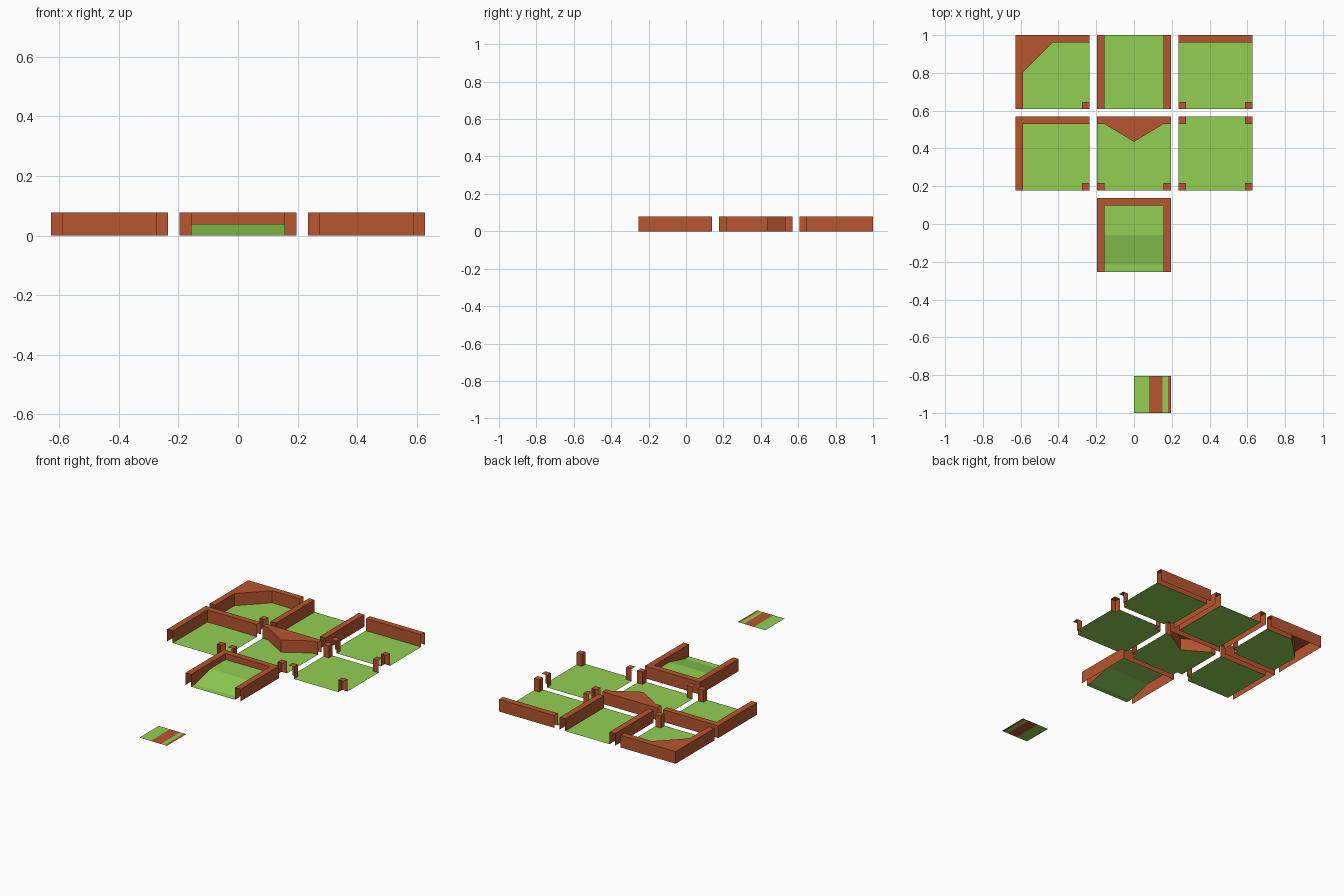
import bpy, bmesh

if "Cube" in bpy.data.objects:
    bpy.data.objects.remove(bpy.data.objects["Cube"])

H = 0.196            # half a tile
I = 0.157            # inner edge of a wall
TOP = 0.078          # wall height
STEP = 0.431         # tile spacing
RISE = 0.039         # ramp height


def material(name, rgb):
    m = bpy.data.materials.new(name)
    m.diffuse_color = (*rgb, 1)
    m.use_nodes = True
    m.node_tree.nodes["Principled BSDF"].inputs["Base Color"].default_value = m.diffuse_color
    return m


GREEN = material("turf green", (0.285, 0.630, 0.088))
BROWN = material("brick brown", (0.480, 0.092, 0.029))


def make(name, polys, mats, loc, index=None):
    """Object from a list of polygons, welding shared corners."""
    bm = bmesh.new()
    for n, poly in enumerate(polys):
        f = bm.faces.new([bm.verts.new(p) for p in poly])
        f.material_index = index[n] if index else 0
    bmesh.ops.remove_doubles(bm, verts=bm.verts, dist=0.0001)
    me = bpy.data.meshes.new(name)
    bm.to_mesh(me)
    bm.free()
    for m in mats:
        me.materials.append(m)
    ob = bpy.data.objects.new(name, me)
    ob.location = loc
    bpy.context.collection.objects.link(ob)


def z3(p):
    return (p[0], p[1], p[2] if len(p) > 2 else 0)


def up(p):
    return (p[0], p[1], TOP)


def shell(inner, outer):
    """Wall open at its ends and bottom: top, inner side and outer side."""
    polys = [[up(p) for p in inner] + [up(p) for p in reversed(outer)]]
    for a, b in zip(inner, inner[1:]):
        polys.append([up(b), up(a), z3(a), z3(b)])
    for a, b in zip(outer, outer[1:]):
        polys.append([up(a), up(b), z3(b), z3(a)])
    return polys


def post(turns):
    """Corner post, starting north-east and turned clockwise."""
    inner, outer = [(I, H), (I, I), (H, I)], [(H, H)]
    for _ in range(turns):
        inner = [(y, -x) for x, y in inner]
        outer = [(y, -x) for x, y in outer]
    return inner, outer


NE, SE, SW, NW = (post(k) for k in range(4))
WEST = ([(-I, -H), (-I, H)], [(-H, -H), (-H, H)])
EAST = ([(I, H), (I, -H)], [(H, H), (H, -H)])
NORTH = ([(-H, I), (H, I)], [(-H, H), (H, H)])
ELL = [(-H, -H), (-H, H), (H, H)]
CORNER = ([(-I, -H), (-I, I), (H, I)], ELL)
CHAMFER = ([(-I, -H), (-I, 0), (0, I), (H, I)], ELL)
WEDGE = ([(-H, I), (-I, I), (0, 0.062), (I, I), (H, I)], [(-H, H), (H, H)])

# Flat tiles: name, column, row, border pieces in clockwise order
tiles = [
    ("chamfered_corner", -1, 2, [CHAMFER, SE]),
    ("straight", 0, 2, [WEST, EAST]),
    ("side", 1, 2, [NORTH, SE, SW]),
    ("corner", -1, 1, [CORNER, SE]),
    ("wedge", 0, 1, [WEDGE, SE, SW]),
    ("open", 1, 1, [NE, SE, SW, NW]),
]
for name, col, row, pieces in tiles:
    loc = (col * STEP, -0.058 + row * STEP, 0)
    edge = [z3(p) for inner, _ in pieces for p in inner]
    make(name + "_floor", [edge[::-1]], [GREEN], loc)
    walls = [f for inner, outer in pieces for f in shell(inner, outer)]
    make(name + "_walls", walls, [BROWN], loc)

# Ramp tile: floor strips, with a wall round three sides
profile = [(-H, 0), (-I, 0), (0, RISE), (I, RISE)]
strips = [[(-I, a, za), (I, a, za), (I, b, zb), (-I, b, zb)]
          for (a, za), (b, zb) in zip(profile, profile[1:])]
make("ramp_floor", strips, [GREEN], (0, -0.058, 0))
inner = [(-I, y, z) for y, z in profile] + [(I, y, z) for y, z in reversed(profile)]
make("ramp_walls", shell(inner, ELL + [(H, -H)]), [BROWN], (0, -0.058, 0))

# Small striped colour swatch lying in front
xs = [0, 0.08, 0.152, 0.18, H]
bands = [[(a, -1, 0), (b, -1, 0), (b, -1 + H, 0), (a, -1 + H, 0)]
         for a, b in zip(xs, xs[1:])]
make("colour_swatch", bands, [GREEN, BROWN], (0, 0, 0), [0, 1, 0, 1])
